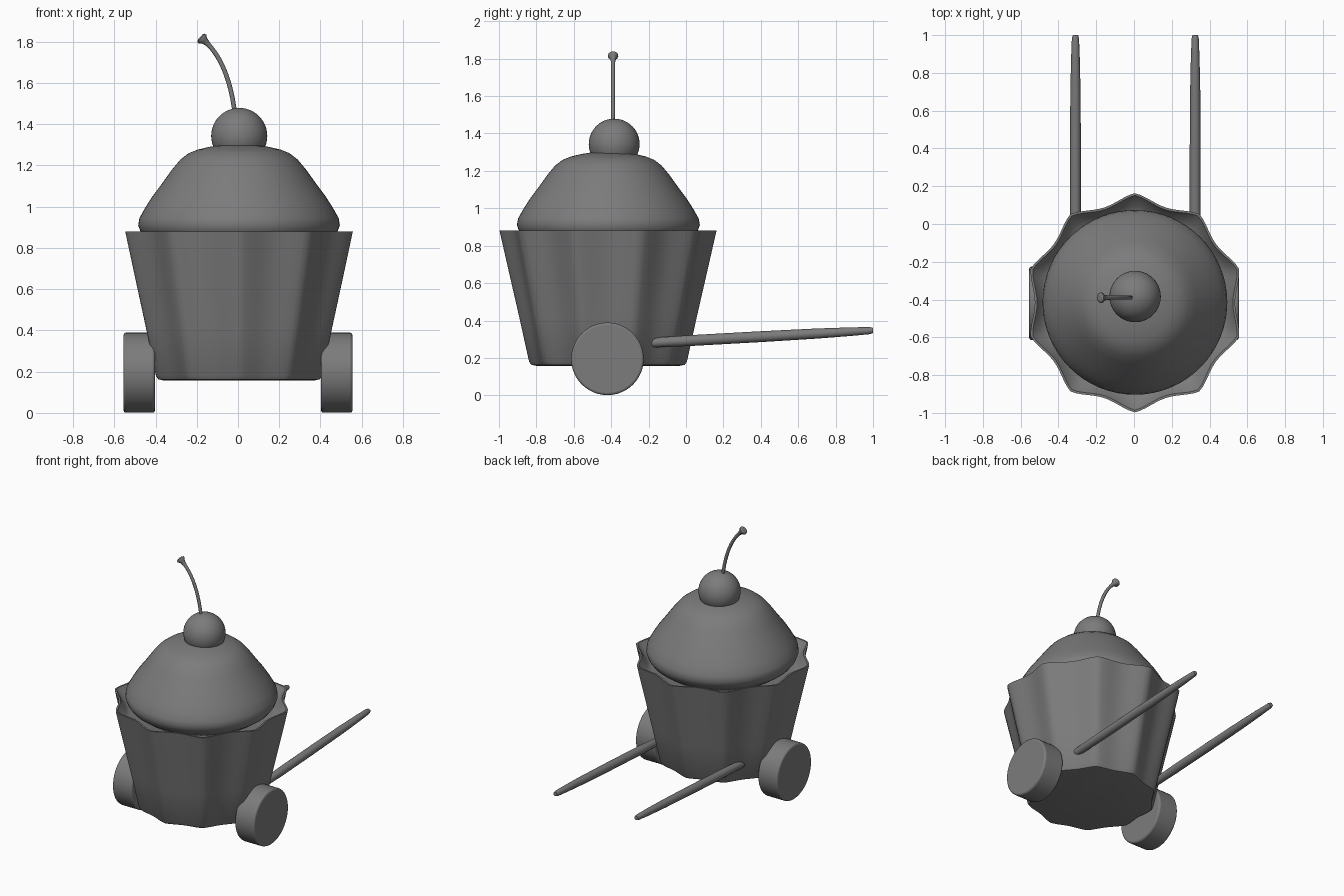
import bpy, bmesh, math
from mathutils import Vector

cube = bpy.data.objects.get("Cube")
if cube:
    bpy.data.objects.remove(cube)

grey = bpy.data.materials.new("plain grey")
grey.use_nodes = True
GREY = (0.2, 0.2, 0.2, 1)
grey.diffuse_color = GREY
grey.node_tree.nodes["Principled BSDF"].inputs["Base Color"].default_value = GREY


def finish(obj, angle=40):
    obj.data.materials.append(grey)
    bpy.ops.object.select_all(action='DESELECT')
    obj.select_set(True)
    bpy.context.view_layer.objects.active = obj
    bpy.ops.object.shade_smooth_by_angle(angle=math.radians(angle))
    return obj


def lathe(name, rings, centre, segments=64, flute=None):
    """Stack of rings (radius, height, flute depth) closed at both ends."""
    bm = bmesh.new()
    loops = []
    for radius, z, depth in rings:
        loop = []
        for i in range(segments):
            a = 2 * math.pi * i / segments
            r = radius - depth * (flute(a) if flute else 0)
            loop.append(bm.verts.new((r * math.cos(a), r * math.sin(a), z)))
        loops.append(loop)
    for low, high in zip(loops, loops[1:]):
        for i in range(segments):
            j = (i + 1) % segments
            bm.faces.new((low[i], low[j], high[j], high[i]))
    bm.faces.new(loops[0][::-1])
    bm.faces.new(loops[-1])
    mesh = bpy.data.meshes.new(name)
    bm.to_mesh(mesh)
    bm.free()
    obj = bpy.data.objects.new(name, mesh)
    obj.location = centre
    bpy.context.collection.objects.link(obj)
    return finish(obj)


def tube(name, points, radii):
    """Smooth tapered round tube through the points."""
    curve = bpy.data.curves.new(name, 'CURVE')
    curve.dimensions = '3D'
    curve.bevel_depth = 1
    curve.bevel_resolution = 4
    curve.use_fill_caps = True
    spline = curve.splines.new('POLY')
    spline.points.add(len(points) - 1)
    for p, co, r in zip(spline.points, points, radii):
        p.co = (*co, 1)
        p.radius = r
    obj = bpy.data.objects.new(name, curve)
    bpy.context.collection.objects.link(obj)
    bpy.ops.object.select_all(action='DESELECT')
    obj.select_set(True)
    bpy.context.view_layer.objects.active = obj
    bpy.ops.object.convert(target='MESH')
    return finish(bpy.context.object, 50)


# Fluted cup with ten ridges, one pointing straight forward
def flutes(a):
    return abs(math.sin(5 * (a - math.pi / 2))) ** 1.3


lathe("fluted_cup", [
    (0.385, 0.158, 0.02), (0.41, 0.163, 0.025), (0.422, 0.18, 0.027),
    (0.475, 0.42, 0.035), (0.53, 0.66, 0.042), (0.58, 0.88, 0.05),
    (0.568, 0.88, 0.05), (0.515, 0.82, 0.03), (0.46, 0.80, 0)],
    (0.005, -0.417, 0), 120, flutes)

# Domed frosting
frosting = [(0.40, 0.81), (0.455, 0.85), (0.478, 0.88), (0.489, 0.91),
            (0.483, 0.945), (0.455, 0.995), (0.42, 1.05), (0.375, 1.11),
            (0.325, 1.18), (0.285, 1.228), (0.245, 1.259), (0.20, 1.277),
            (0.14, 1.291), (0.08, 1.30), (0.02, 1.303)]
lathe("frosting", [(r, z, 0) for r, z in frosting], (0.005, -0.415, 0))

# Cherry and its bent stem with a flared tip
bpy.ops.mesh.primitive_uv_sphere_add(segments=40, ring_count=24, radius=0.136,
                                     location=(0.006, -0.384, 1.343))
cherry = bpy.context.object
cherry.name = "cherry"
finish(cherry)

start, bend, end = (Vector(p) for p in (
    (-0.015, -0.39, 1.45), (-0.045, -0.39, 1.70), (-0.163, -0.39, 1.805)))
path = [start.lerp(bend, i / 12).lerp(bend.lerp(end, i / 12), i / 12) for i in range(13)]
tip = (end - bend).normalized()
path += [end + tip * 0.012, end + tip * 0.021, end + tip * 0.027]
tube("cherry_stem", path, [0.011] * 11 + [0.012, 0.018, 0.028, 0.027, 0.016])

# Wheels and push handles on both sides
for side, label in ((1, "left"), (-1, "right")):
    bpy.ops.mesh.primitive_cylinder_add(vertices=48, radius=0.194, depth=0.152,
                                        location=(side * 0.479, -0.42, 0.195),
                                        rotation=(0, math.pi / 2, 0))
    wheel = bpy.context.object
    wheel.name = label + "_wheel"
    bevel = wheel.modifiers.new("rounded rim", 'BEVEL')
    bevel.width = 0.012
    bevel.segments = 3
    finish(wheel)

    x = side * 0.317 + 0.007
    rear, front = Vector((x, 1.0, 0.347)), Vector((x, -0.205, 0.28))
    steps = [(0, 0.016), (0.008, 0.023), (0.03, 0.026), (0.2, 0.029), (0.5, 0.029),
             (0.75, 0.027), (0.9, 0.023), (0.985, 0.019), (1, 0.014)]
    tube(label + "_handle", [front.lerp(rear, t) for t, r in steps], [r for t, r in steps])
